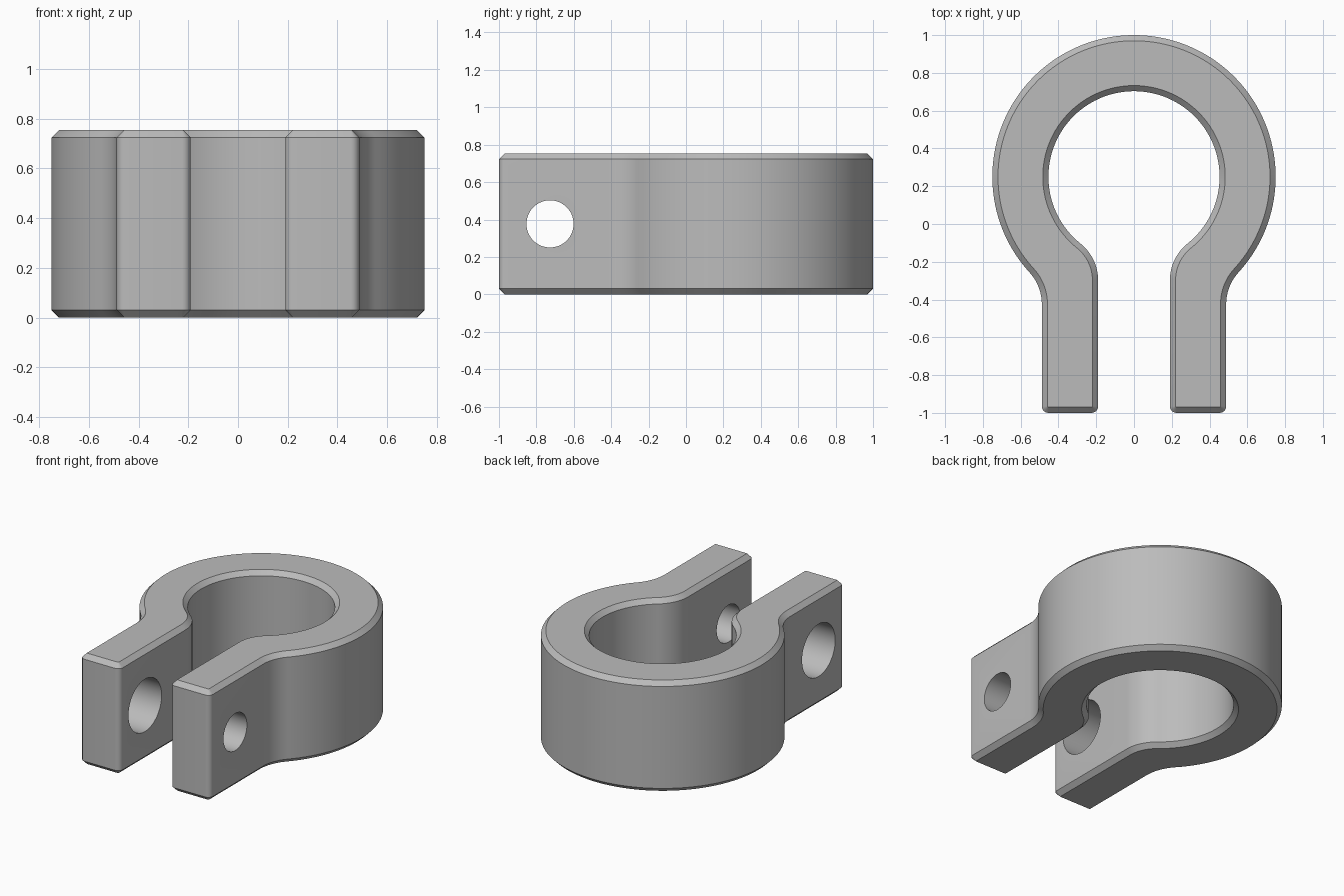
import bpy, bmesh
from math import acos, atan2, cos, sin, pi, sqrt
from mathutils import Matrix

if "Cube" in bpy.data.objects:
    bpy.data.objects.remove(bpy.data.objects["Cube"], do_unlink=True)

RING_Y, R_OUT, R_IN = 0.25, 0.75, 0.453      # ring
ARM_IN, ARM_OUT, ARM_END = 0.19, 0.488, -1.0  # arms
FILLET, CORNER, CHAMFER, HEIGHT = 0.25, 0.035, 0.03, 0.753

steel = bpy.data.materials.new("plain grey")
steel.use_nodes = True
grey = (0.5, 0.5, 0.5, 1)
steel.diffuse_color = grey
steel.node_tree.nodes["Principled BSDF"].inputs["Base Color"].default_value = grey


def arc(cx, cy, r, a, b, n):
    return [(cx + r * cos(a + (b - a) * i / n), cy + r * sin(a + (b - a) * i / n))
            for i in range(n + 1)]


def fillet_centre(wall_x, ring_r):
    """Centre of the arc tangent to an arm wall and a ring circle."""
    cx = wall_x + FILLET
    cy = RING_Y - sqrt((ring_r + FILLET) ** 2 - cx ** 2)
    return cx, cy, atan2(cy - RING_Y, cx)


def outline(d):
    """Clamp outline shrunk inward by d."""
    ox, oy, oa = fillet_centre(ARM_OUT, R_OUT)
    ix, iy, ia = fillet_centre(ARM_IN, R_IN)
    end = ARM_END + CORNER
    half = arc(0, RING_Y, R_OUT - d, pi / 2, oa, 72)
    half += arc(ox, oy, FILLET + d, oa + pi, pi, 12)
    half += arc(ARM_OUT - CORNER, end, CORNER - d, 0, -pi / 2, 6)
    half += arc(ARM_IN + CORNER, end, CORNER - d, -pi / 2, -pi, 6)
    half += arc(ix, iy, FILLET - d, pi, ia + pi, 16)[:-1]
    half += arc(0, RING_Y, R_IN + d, ia, pi / 2, 72)
    # drop the doubled point where the outer circle meets its fillet
    del half[73]
    return half + [(-x, y) for x, y in reversed(half[1:-1])]


# Clamp body: stacked outlines give the chamfered rims
bm = bmesh.new()
levels = [(0, CHAMFER), (CHAMFER, 0), (HEIGHT - CHAMFER, 0), (HEIGHT, CHAMFER)]
loops = [[bm.verts.new((x, y, z)) for x, y in outline(d)] for z, d in levels]
for low, high in zip(loops, loops[1:]):
    for i in range(len(low)):
        bm.faces.new((low[i - 1], low[i], high[i], high[i - 1]))
bm.faces.new(loops[0])
bm.faces.new(loops[-1])
bmesh.ops.recalc_face_normals(bm, faces=bm.faces)
mesh = bpy.data.meshes.new("clamp_body")
bm.to_mesh(mesh)
bm.free()
clamp = bpy.data.objects.new("clamp_body", mesh)
bpy.context.collection.objects.link(clamp)
mesh.materials.append(steel)
bpy.context.view_layer.objects.active = clamp
clamp.select_set(True)

# Bolt holes: a narrow one in the left arm, a wide one in the right arm
for name, side, radius in (("narrow_hole", 1, 0.126), ("wide_hole", -1, 0.178)):
    bm = bmesh.new()
    bmesh.ops.create_cone(bm, cap_ends=True, segments=64, radius1=radius, radius2=radius,
                          depth=0.5, matrix=Matrix.Translation((side * 0.34, -0.727, HEIGHT / 2))
                          @ Matrix.Rotation(pi / 2, 4, 'Y'))
    cut_mesh = bpy.data.meshes.new(name)
    bm.to_mesh(cut_mesh)
    bm.free()
    cut_mesh.materials.append(steel)
    cutter = bpy.data.objects.new(name, cut_mesh)
    cutter.hide_render = True
    bpy.context.collection.objects.link(cutter)
    mod = clamp.modifiers.new(name, 'BOOLEAN')
    mod.operation, mod.solver, mod.object = 'DIFFERENCE', 'EXACT', cutter
    bpy.ops.object.modifier_apply(modifier=mod.name)
    bpy.data.objects.remove(cutter, do_unlink=True)

bpy.ops.object.shade_smooth_by_angle(angle=pi / 6)
